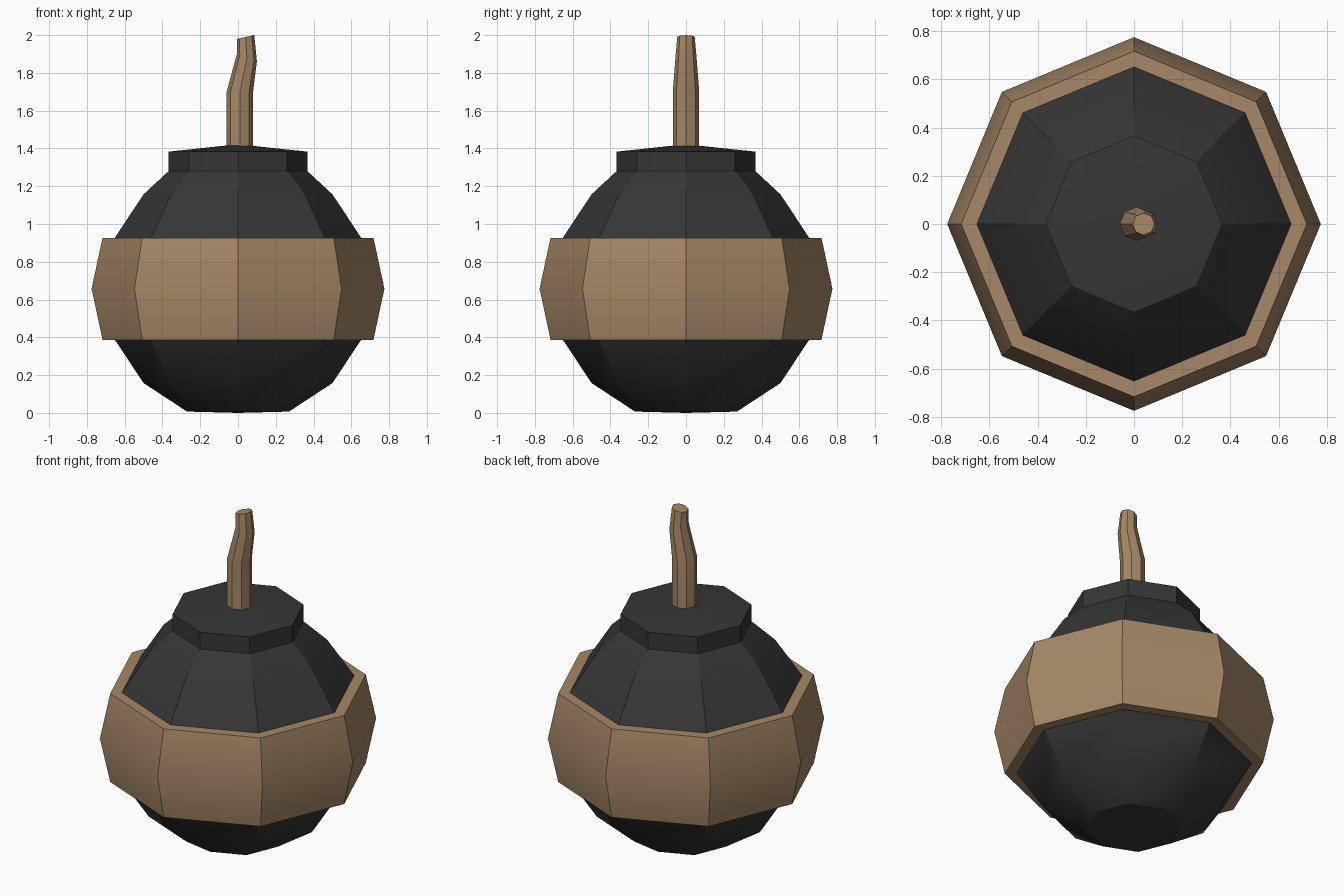
import bpy, bmesh, math

if "Cube" in bpy.data.objects:
    bpy.data.objects.remove(bpy.data.objects["Cube"])

def material(name, rgb):
    m = bpy.data.materials.new(name)
    m.diffuse_color = (*rgb, 1)
    m.use_nodes = True
    m.node_tree.nodes["Principled BSDF"].inputs["Base Color"].default_value = m.diffuse_color
    return m

BLACK = material("charcoal black", (0.037, 0.037, 0.037))
BROWN = material("tan brown", (0.38, 0.245, 0.135))
N = 8

def skin(name, rings, mat, cap_start=False, cap_end=False):
    """Skin eight-sided rings, each (centre x, z, radius x, radius y, tilt)."""
    bm = bmesh.new()
    loops = []
    for cx, z, rx, ry, tilt in rings:
        if rx == 0:
            loops.append([bm.verts.new((cx, 0, z))] * N)
            continue
        loop = []
        for i in range(N):
            a = math.tau * i / N
            loop.append(bm.verts.new((cx + rx * math.cos(a), ry * math.sin(a),
                                      z + tilt * math.cos(a))))
        loops.append(loop)
    for lo, hi in zip(loops, loops[1:]):
        for i in range(N):
            j = (i + 1) % N
            bm.faces.new(list(dict.fromkeys((lo[i], lo[j], hi[j], hi[i]))))
    if cap_start:
        bm.faces.new(loops[0][::-1])
    if cap_end:
        bm.faces.new(loops[-1])
    me = bpy.data.meshes.new(name)
    bm.to_mesh(me)
    bm.free()
    me.materials.append(mat)
    ob = bpy.data.objects.new(name, me)
    bpy.context.collection.objects.link(ob)
    bpy.ops.object.select_all(action='DESELECT')
    ob.select_set(True)
    bpy.context.view_layer.objects.active = ob
    bpy.ops.object.shade_smooth_by_angle(angle=math.radians(30))
    return ob

def lathe(name, profile, mat):
    return skin(name, [(0, z, r, r, 0) for r, z in profile], mat)

# Round shell, below and above the band
lathe("lower_shell", [(0, 0), (0.27, 0.007), (0.50, 0.158), (0.652, 0.387)], BLACK)
lathe("upper_shell", [(0.652, 0.927), (0.50, 1.157), (0.367, 1.28)], BLACK)

# Wide raised band around the middle
lathe("middle_band", [(0.652, 0.387), (0.717, 0.387), (0.775, 0.657),
                      (0.717, 0.927), (0.652, 0.927)], BROWN)

# Neck collar with a shallow conical top
lathe("neck_collar", [(0.367, 1.28), (0.367, 1.383), (0, 1.422)], BLACK)

# Bent, tapering fuse
skin("fuse", [(0.01, 1.40, 0.07, 0.07, 0),
              (0.01, 1.70, 0.07, 0.07, 0),
              (0.047, 1.88, 0.053, 0.056, -0.02),
              (0.04, 1.99, 0.046, 0.046, 0.01)], BROWN,
     cap_start=True, cap_end=True)
